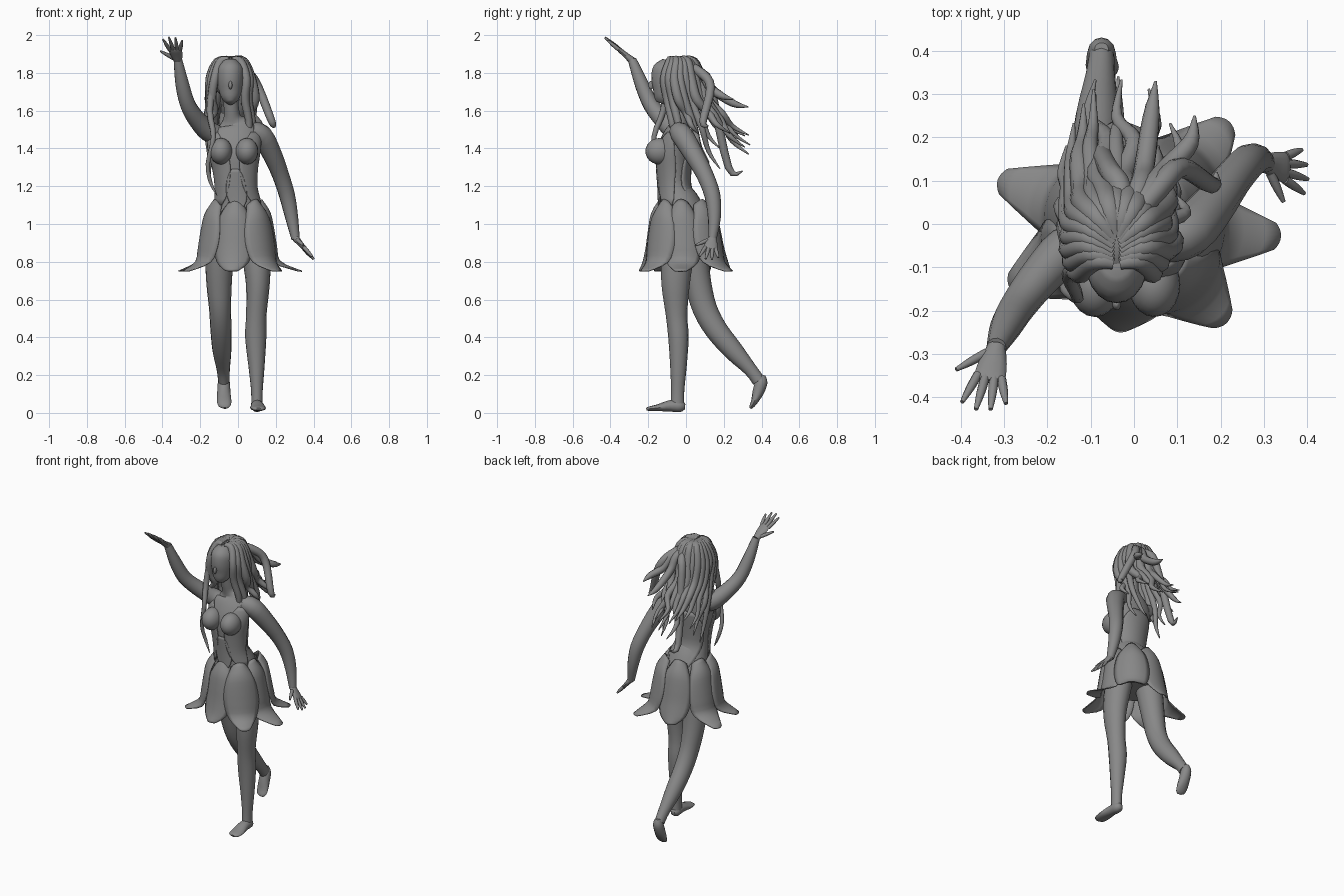
import bpy, math, random
from mathutils import Vector

cube = bpy.data.objects.get("Cube")
if cube:
    bpy.data.objects.remove(cube)
random.seed(4)

grey = bpy.data.materials.new("stone grey")
grey.use_nodes = True
grey.diffuse_color = (.25, .25, .25, 1)
grey.node_tree.nodes["Principled BSDF"].inputs["Base Color"].default_value = grey.diffuse_color


def finish(name, verts, faces, thickness=0):
    mesh = bpy.data.meshes.new(name)
    mesh.from_pydata(verts, [], faces)
    mesh.materials.append(grey)
    obj = bpy.data.objects.new(name, mesh)
    bpy.context.collection.objects.link(obj)
    for other in bpy.context.selected_objects:
        other.select_set(False)
    obj.select_set(True)
    bpy.context.view_layer.objects.active = obj
    bpy.ops.object.shade_smooth_by_angle(angle=math.radians(50))
    if thickness:
        shell = obj.modifiers.new("thickness", 'SOLIDIFY')
        shell.thickness = thickness
        shell.offset = 0
    return obj


def curve_at(keys, t):
    """Smooth interpolation through a list of equal-length tuples, t from 0 to 1."""
    last = len(keys) - 1
    i = min(int(t * last), last - 1)
    f = t * last - i
    a, b, c, d = (keys[min(max(i + k, 0), last)] for k in (-1, 0, 1, 2))
    return [q + f * (r - p + f * (2 * p - 5 * q + 4 * r - s + f * (3 * (q - r) + s - p))) / 2
            for p, q, r, s in zip(a, b, c, d)]


def loft(name, keys, sides=12, steps=3, ref=(1, 0, 0)):
    """Tube through stations (x, y, z, half width along ref, half depth)."""
    keys = [k if len(k) == 5 else (*k, k[3]) for k in keys]
    rings = steps * (len(keys) - 1)
    stations = [curve_at(keys, i / rings) for i in range(rings + 1)]
    spots = [Vector(s[:3]) for s in stations]
    side = Vector(ref)
    verts, faces = [], []
    for i, s in enumerate(stations):
        along = (spots[min(i + 1, rings)] - spots[max(i - 1, 0)]).normalized()
        side = (side - along * side.dot(along)).normalized()
        depth = along.cross(side)
        for j in range(sides):
            a = math.tau * j / sides
            verts.append(spots[i] + side * math.cos(a) * max(s[3], .001) + depth * math.sin(a) * max(s[4], .001))
    for i in range(rings):
        for j in range(sides):
            k = (j + 1) % sides
            faces.append((i * sides + j, i * sides + k, (i + 1) * sides + k, (i + 1) * sides + j))
    faces.append(tuple(reversed(range(sides))))
    faces.append(tuple(range(rings * sides, (rings + 1) * sides)))
    return finish(name, verts, faces)


def sheet(name, rows, columns, point, thickness):
    """Grid of points from point(t, u), with t in 0..1 and u in -1..1."""
    verts = [point(i / rows, 2 * j / columns - 1) for i in range(rows + 1) for j in range(columns + 1)]
    n = columns + 1
    faces = [(i * n + j, i * n + j + 1, i * n + n + j + 1, i * n + n + j)
             for i in range(rows) for j in range(columns)]
    return finish(name, verts, faces, thickness)


def ellipsoid(name, centre, size):
    bpy.ops.mesh.primitive_uv_sphere_add(segments=20, ring_count=12, location=centre)
    obj = bpy.context.object
    obj.name = name
    obj.scale = size
    obj.data.materials.append(grey)
    bpy.ops.object.shade_smooth_by_angle(angle=math.radians(50))
    return obj


# Torso and neck, from the hips up
body = [(0, 0, .88, .15, .12), (0, -.01, 1, .15, .13), (0, -.03, 1.1, .125, .11),
        (-.01, -.06, 1.19, .105, .083), (-.015, -.065, 1.29, .112, .085),
        (-.02, -.065, 1.38, .13, .09), (-.02, -.05, 1.46, .135, .075),
        (-.02, -.035, 1.52, .105, .055), (-.03, -.045, 1.56, .05, .045),
        (-.035, -.06, 1.61, .04, .04), (-.04, -.07, 1.68, .04, .042)]
loft("torso", body, sides=24)
for name, x in (("left_breast", .047), ("right_breast", -.09)):
    ellipsoid(name, (x, -.14, 1.385), (.06, .075, .07))

# Bodice leaves wrapped over the ribs on each side, and one at the waist
def bodice_leaf(name, centre, half, low, high):
    def point(t, u):
        x, y, z, rx, ry = curve_at(body, low + (high - low) * t)
        a = centre + u * half * math.sin(math.pi * (.06 + .88 * t)) ** .7
        return (x + (rx + .006) * math.cos(a), y + (ry + .006) * math.sin(a), z)
    sheet(name, 12, 10, point, .006)

front = -math.pi / 2
for name, turn in (("left_bodice_leaf", 1), ("right_bodice_leaf", -1)):
    bodice_leaf(name, front + turn * .95, .75, .2, .64)
bodice_leaf("front_waist_leaf", front, .5, .18, .4)
bodice_leaf("back_bodice_leaf", -front, 1.1, .15, .55)

# Skirt of seven overlapping petals: radius, half width, height
petal_shape = [(.125, .045, 1.13), (.17, .085, 1.06), (.19, .108, .97),
               (.205, .108, .88), (.225, .085, .8)]
tips = [(162, .33), (207, .31), (262, .25), (313, .3), (355, .34), (47, .31), (100, .24)]
for i, (degrees, reach) in enumerate(tips):
    heading = math.radians(degrees)
    shape = petal_shape + [(reach, .03, .75)]

    def petal_point(t, u):
        r, width, z = curve_at(shape, t)
        r += .012 * (i % 2) - .012 * u * u
        a = heading + u * width / r
        return (r * math.cos(a), r * math.sin(a) - .015 * (1 - t), z - .03 * u * u * (1 - t))
    sheet(f"skirt_petal_{i + 1}", 14, 8, petal_point, .006)

# Standing left leg and foot
loft("left_leg", [(.085, -.02, .98, .08, .09), (.098, -.045, .82, .075, .085), (.105, -.055, .68, .063, .075),
                  (.097, -.05, .52, .054, .057), (.094, -.04, .4, .056, .054), (.098, -.04, .25, .043, .044),
                  (.1, -.044, .12, .031, .035), (.1, -.045, .04, .03, .036)], sides=16)
loft("left_foot", [(.1, -.005, .033, .015, .015), (.1, -.03, .035, .031, .031), (.102, -.085, .037, .034, .03),
                   (.106, -.15, .027, .042, .018), (.108, -.195, .022, .036, .012), (.108, -.21, .02, .016, .006)])
# Trailing right leg, bent at the knee with the toes down
loft("right_leg", [(-.085, .02, .98, .08, .09), (-.098, .04, .82, .075, .08), (-.1, .065, .68, .067, .07),
                   (-.095, .1, .55, .058, .065), (-.09, .16, .44, .056, .06), (-.085, .25, .33, .05, .053),
                   (-.078, .34, .23, .035, .036), (-.075, .385, .17, .03, .035)], sides=16)
loft("right_foot", [(-.075, .405, .2, .016, .014), (-.075, .4, .165, .031, .032), (-.075, .382, .11, .035, .03),
                    (-.073, .362, .06, .038, .018), (-.07, .347, .035, .03, .012), (-.07, .34, .025, .012, .006)])

# Arms, left lowered and right raised
loft("left_arm", [(.07, -.04, 1.49, .05), (.125, -.02, 1.47, .058), (.18, .04, 1.37, .052), (.225, .1, 1.26, .045),
                  (.26, .14, 1.15, .042), (.285, .15, 1.03, .034), (.305, .14, .92, .022)])
loft("right_arm", [(-.1, -.04, 1.47, .05), (-.155, -.06, 1.49, .055), (-.215, -.12, 1.55, .048),
                   (-.265, -.185, 1.63, .042), (-.295, -.235, 1.74, .037), (-.318, -.285, 1.87, .023)])


def hand(name, wrist, reach, thumb_side):
    wrist, reach, side = Vector(wrist), Vector(reach), Vector(thumb_side)
    side = (side - reach * side.dot(reach) / reach.length_squared).normalized()
    palm = [(0, .022, .02), (.25, .032, .015), (.5, .036, .012), (.58, .03, .006)]
    loft(name + "_palm", [(*(wrist + reach * f), w, d) for f, w, d in palm], ref=side)
    fingers = (("thumb", .12, .02, .48, .08), ("index", .5, .028, 1, .05), ("middle", .5, .01, 1.08, .015),
               ("ring", .5, -.01, 1.04, -.018), ("little", .5, -.027, .9, -.05))
    for finger, start, offset, end, fan in fingers:
        base, tip = wrist + reach * start + side * offset, wrist + reach * end + side * fan
        loft(f"{name}_{finger}", [(*base, .011), (*base.lerp(tip, .5), .01), (*tip, .005)], 8, ref=side)


hand("left_hand", (.305, .14, .925), (.09, -.02, -.105), (.1, -1, 0))
hand("right_hand", (-.318, -.285, 1.865), (-.03, -.135, .115), (-1, .1, 0))

# Head with a soft face
loft("head", [(-.04, -.135, 1.64, .018, .025), (-.04, -.125, 1.665, .045, .05), (-.04, -.105, 1.71, .062, .078),
              (-.04, -.09, 1.77, .072, .095), (-.04, -.08, 1.82, .07, .092), (-.04, -.07, 1.86, .04, .055)], sides=20)
ellipsoid("nose", (-.04, -.185, 1.735), (.01, .014, .022))
ellipsoid("scalp", (-.045, -.035, 1.775), (.092, .115, .105))

# Windblown hair: thick locks from the parting, sweeping down and back
def lock(name, azimuth, tip_height, sway, thick):
    c, s = math.cos(azimuth), math.sin(azimuth)
    drift = .02 + .1 * (1 + s)
    x, y = -.04, -.035
    loft(name, [(x + .01 * c, y - .03 + .04 * s, 1.87, .014), (x + .07 * c, y + .075 * s, 1.86, thick),
                (x + .112 * c, y + .118 * s, 1.77, thick),
                (x + .12 * c + sway * .4, y + .11 * s + .2 * drift, 1.66, thick),
                (x + .12 * c - sway * .3, y + .1 * s + .6 * drift, 1.66 * .6 + tip_height * .4, thick * .8),
                (x + .13 * c + sway, y + .1 * s + .85 * drift, 1.66 * .25 + tip_height * .75, thick * .55),
                (x + .12 * c + sway * .6, y + .1 * s + 1.25 * drift, tip_height, .003)], 9, 4, ref=(.3, .2, .9))


count = 19
for i in range(count):
    azimuth = math.radians(-42 + 264 * i / (count - 1))
    lock(f"hair_lock_{i + 1}", azimuth, random.uniform(1.25, 1.5),
         random.uniform(-.04, .05), random.uniform(.02, .028))
# Loose locks lifted by the wind
for i, (x, y, z) in enumerate([(.04, .33, 1.62), (.13, .25, 1.66), (.18, .12, 1.52), (-.1, .3, 1.28)]):
    loft(f"flying_lock_{i + 1}", [(-.03, -.02, 1.86, .02), (.3 * x, .08, 1.8, .026), (.6 * x, .13, 1.72, .024),
                                  (x, y * .75, z + .02, .02), (x + .01, y, z, .003)], 9, 4, ref=(.3, .2, .9))
# Long lock curling down past the right breast
loft("front_curl", [(-.13, -.1, 1.76, .02), (-.15, -.12, 1.6, .018), (-.13, -.17, 1.46, .014), (-.16, -.15, 1.32, .012),
                    (-.145, -.13, 1.22, .01), (-.11, -.14, 1.15, .002)], 8, ref=(.3, .8, .2))
